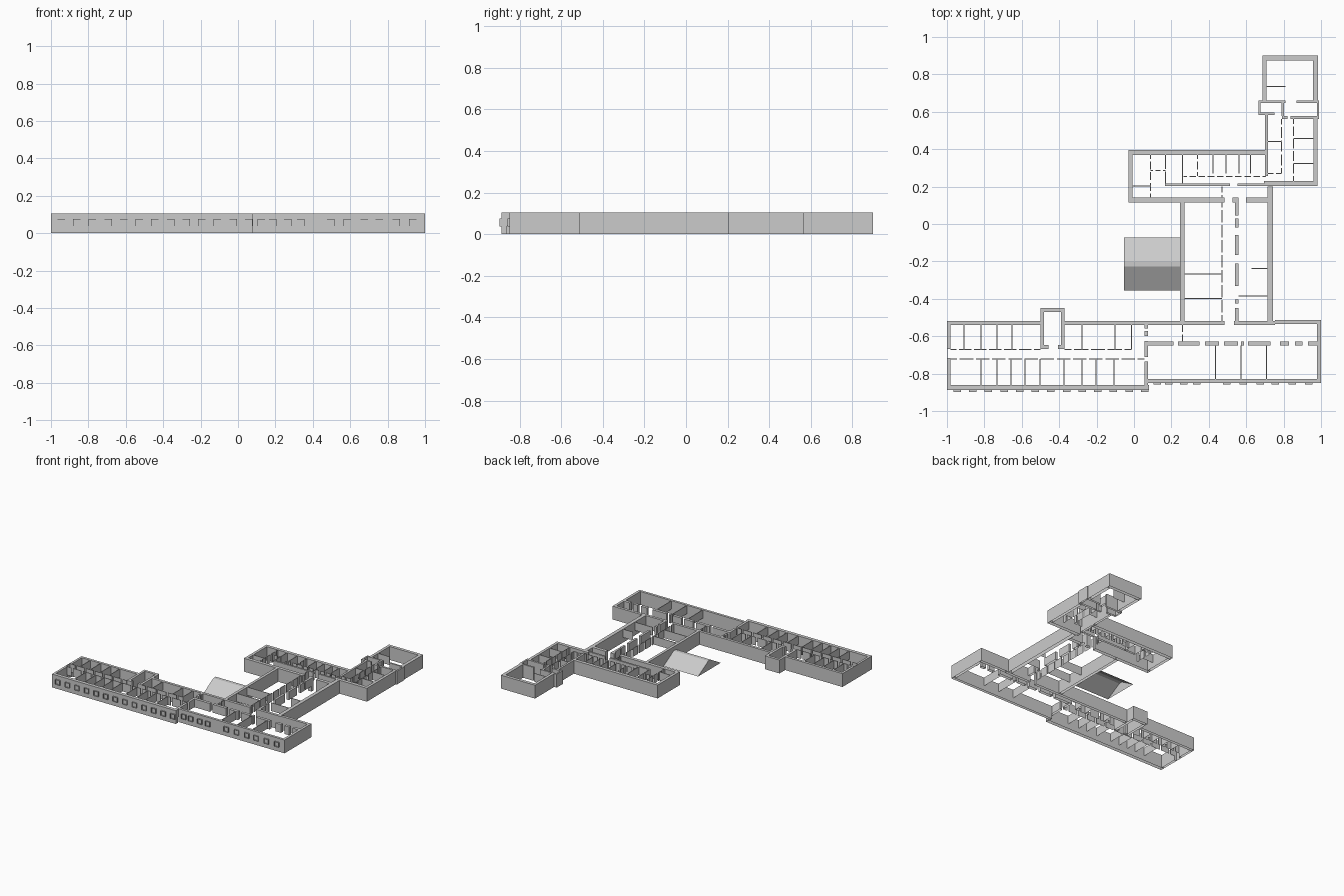
import bpy, bmesh

if "Cube" in bpy.data.objects:
    bpy.data.objects.remove(bpy.data.objects["Cube"])

H = 0.105   # wall height
T = 0.005   # thin partition thickness
DX = 0.005  # centring offset


class Part:
    """Collects wall boxes (open underneath) into one named mesh object."""
    def __init__(self, name, base=0.0):
        self.name, self.base, self.bm = name, base, bmesh.new()

    def box(self, x0, x1, y0, y1, z0=None, z1=H):
        z0 = self.base if z0 is None else z0
        vs = bmesh.ops.create_cube(self.bm, size=1)['verts']
        for v in vs:
            v.co = (x1 + DX if v.co.x > 0 else x0 + DX, y1 if v.co.y > 0 else y0,
                    z1 if v.co.z > 0 else z0)

    def spans(self, a, b, gaps):
        for g0, g1 in gaps:
            yield a, g0
            a = g1
        yield a, b

    def hwall(self, y0, y1, x0, x1, *gaps):      # wall along x with doorways
        for a, b in self.spans(x0, x1, gaps):
            self.box(a, b, y0, y1)

    def vwall(self, x0, x1, y0, y1, *gaps):      # wall along y with doorways
        for a, b in self.spans(y0, y1, gaps):
            self.box(x0, x1, a, b)

    def doors(self, a, b, n, w):                 # evenly spaced doorways
        s = (b - a) / max(n, 1)
        return [(a + s * (i + .5) - w / 2, a + s * (i + .5) + w / 2) for i in range(n)]

    def h(self, y, x0, x1, n=0, w=0.014):        # thin partition along x
        self.hwall(y - T / 2, y + T / 2, x0, x1, *self.doors(x0, x1, n, w))

    def v(self, x, y0, y1, n=0, w=0.014):        # thin partition along y
        self.vwall(x - T / 2, x + T / 2, y0, y1, *self.doors(y0, y1, n, w))

    def done(self):
        floor = [f for f in self.bm.faces
                 if f.calc_center_median().z < self.base + 1e-4]
        bmesh.ops.delete(self.bm, geom=floor, context='FACES_ONLY')
        me = bpy.data.meshes.new(self.name)
        self.bm.to_mesh(me)
        self.bm.free()
        bpy.context.collection.objects.link(bpy.data.objects.new(self.name, me))


INNER = 0.04  # inner walls hang above the open floor

# South-west wing: outer walls, thin panel closing the corridor end
p = Part("southwest_outer_walls")
p.hwall(-.888, -.861, -1.005, .075)
p.vwall(-1.005, -.987, -.861, -.54, (-.717, -.668))
p.box(-1.005, -1.003, -.717, -.668)
p.hwall(-.54, -.519, -1.005, .478, (-.506, -.377))
p.done()

# Stair tower
p = Part("stair_tower")
p.vwall(-.506, -.487, -.668, -.47)
p.vwall(-.396, -.377, -.668, -.47)
p.hwall(-.47, -.449, -.506, -.377)
p.hwall(-.668, -.648, -.487, -.396, (-.463, -.411))
p.done()

# South-west wing: rooms either side of the corridor
p = Part("southwest_partitions", INNER)
p.vwall(.051, .07, -.861, -.54, (-.735, -.71), (-.625, -.6), (-.572, -.56))
p.h(-.67, -.987, -.506, 6)
p.h(-.67, -.377, -.018, 4)
p.h(-.722, -.987, .051, 12)
for x in (-.914, -.824, -.738, -.658, -.283, -.107, -.018):
    p.v(x, -.67, -.54)
for x in (-.824, -.738, -.663, -.588, -.508, -.38, -.283, -.209, -.112):
    p.v(x, -.861, -.722)
p.done()

# South-east wing
p = Part("southeast_outer_walls")
p.hwall(-.849, -.829, .07, .995)
p.vwall(.974, .995, -.829, -.535)
p.hwall(-.535, -.513, .75, .995)
p.hwall(-.54, -.519, .53, .75)
p.done()

p = Part("southeast_partitions", INNER)
p.hwall(-.65, -.627, .07, .974, (.205, .23), (.345, .375), (.45, .475), (.55, .567),
        (.582, .605), (.725, .775), (.825, .855), (.895, .925))
for x in (.431, .568, .703):
    p.v(x, -.829, -.65)
p.v(.254, -.627, -.54, 1)
p.done()

# Thin window surrounds standing proud of the two south facades
p = Part("south_windows")
for y, xs in ((-.888, [-.95 + .0835 * i for i in range(13)]),
              (-.849, [.12, .18, .26, .33, .49, .58, .67, .75, .84, .93])):
    for x in xs:
        w, z0, z1, t = .02, .037, .075, .001
        p.box(x - w, x + w, y - .01, y, z0, z0 + t)
        p.box(x - w, x + w, y - .01, y, z1 - t, z1)
        p.box(x - w, x - w + t, y - .01, y, z0 + t, z1 - t)
        p.box(x + w - t, x + w, y - .01, y, z0 + t, z1 - t)
p.done()

# Middle wing linking south and north
p = Part("middle_outer_walls")
p.vwall(.242, .264, -.519, .118)
p.vwall(.709, .738, -.519, .201)
p.done()

p = Part("middle_partitions", INNER)
p.v(.465, -.519, .201, 9)
p.vwall(.535, .553, -.519, .118, (-.45, -.425), (-.405, -.332), (-.21, -.165),
        (-.06, -.02), (.03, .045))
p.h(-.267, .264, .465)
p.h(-.398, .264, .465)
p.h(-.239, .624, .709)
p.h(-.385, .553, .709)
p.done()

# North wing
p = Part("north_outer_walls")
p.hwall(.37, .396, -.035, .705)
p.hwall(.116, .142, -.035, .711, (.478, .522), (.555, .595))
p.vwall(-.035, -.013, .142, .37)
p.done()

p = Part("north_partitions", INNER)
p.hwall(.203, .217, .163, .7, (.508, .548))
p.h(.255, .26, .70, 9)
p.v(.083, .142, .37, 4)
p.v(.163, .203, .37, 1)
p.v(.254, .203, .37)
p.v(.334, .257, .37, 2)
for x in (.417, .487, .557, .617):
    p.v(x, .27, .37)
p.h(.203, -.013, .083)
p.h(.287, .083, .163, 2)
p.done()

# North-east wing
p = Part("northeast_outer_walls")
p.vwall(.681, .703, .655, .875)
p.vwall(.953, .979, .655, .875)
p.hwall(.875, .9, .681, .979)
p.hwall(.647, .66, .66, .985, (.805, .863))
p.vwall(.66, .671, .585, .647)
p.hwall(.583, .597, .66, .745)
p.vwall(.973, .985, .562, .647)
p.hwall(.562, .578, .785, .985, (.817, .832))
p.vwall(.695, .711, .257, .585)
p.vwall(.954, .976, .23, .566)
p.hwall(.203, .23, .69, .976)
p.done()

p = Part("northeast_partitions", INNER)
p.vwall(.783, .797, .578, .647)
p.v(.783, .27, .562, 4)
p.v(.847, .23, .562, 5)
p.h(.458, .847, .954)
p.h(.324, .847, .954)
p.h(.44, .711, .783)
p.h(.27, .711, .783, 1)
p.h(.735, .703, .804)
p.done()

# Courtyard roof: low gable sheet with a flat ridge, open below, closed west end
bm = bmesh.new()
prof = [(-.356, 0), (-.228, .074), (-.2, .074), (-.073, 0)]
ends = [[bm.verts.new((x, y, z)) for y, z in prof] for x in (-.054, .247)]
for i in range(3):
    bm.faces.new((ends[0][i], ends[1][i], ends[1][i + 1], ends[0][i + 1]))
bm.faces.new(ends[0][::1])
bmesh.ops.recalc_face_normals(bm, faces=bm.faces)
me = bpy.data.meshes.new("courtyard_roof")
bm.to_mesh(me)
bm.free()
bpy.context.collection.objects.link(bpy.data.objects.new("courtyard_roof", me))
